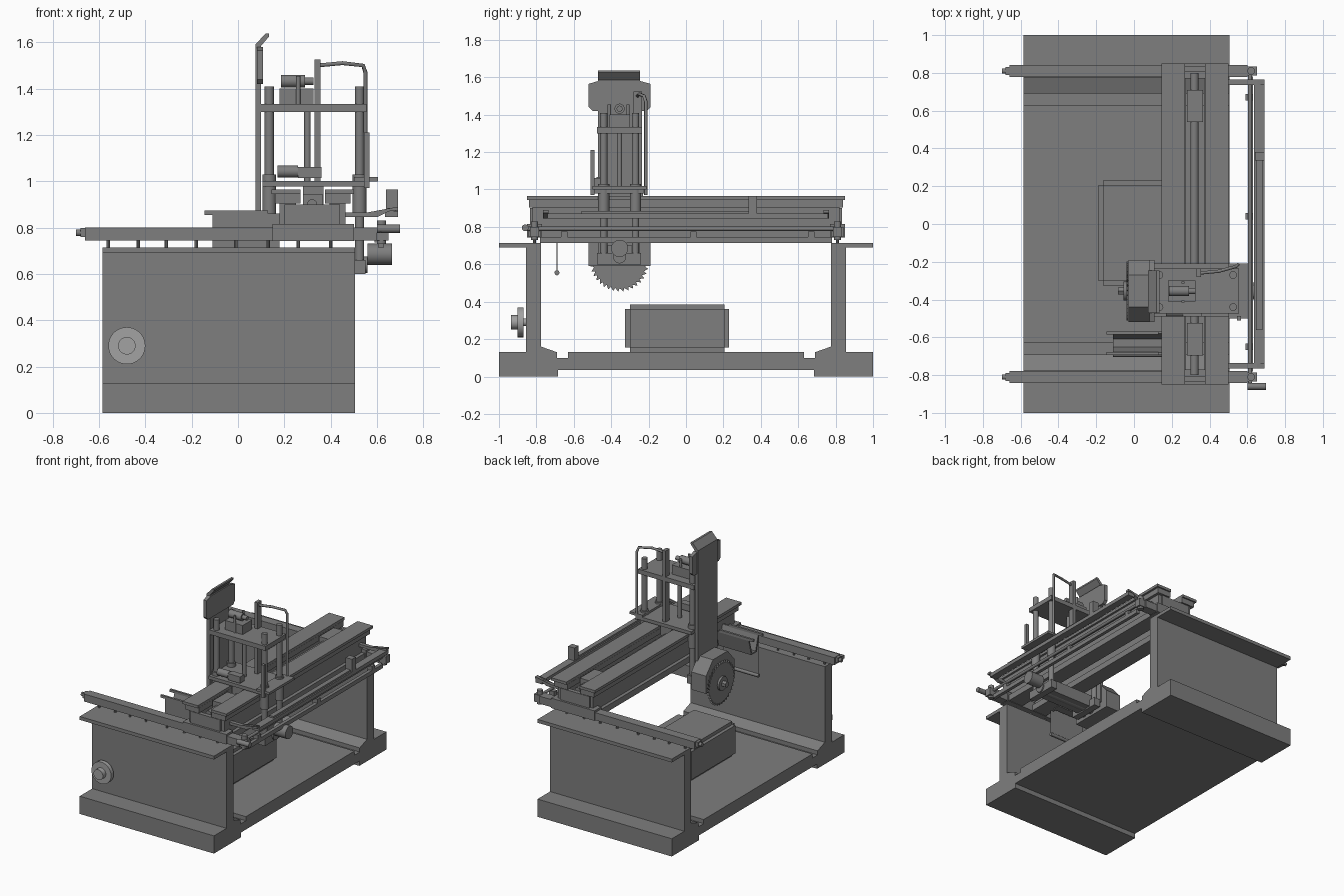
import bpy, bmesh, math
from mathutils import Matrix, Vector

if "Cube" in bpy.data.objects:
    bpy.data.objects.remove(bpy.data.objects["Cube"])


def material(name, v):
    m = bpy.data.materials.new(name)
    m.use_nodes = True
    m.diffuse_color = (v, v, v, 1)
    m.node_tree.nodes["Principled BSDF"].inputs["Base Color"].default_value = (v, v, v, 1)
    return m


GREY = material("machine grey", 0.21)
PALE = material("pale grey", 0.36)


def finish(name, bm, mat=GREY, smooth=False):
    bmesh.ops.recalc_face_normals(bm, faces=bm.faces)
    me = bpy.data.meshes.new(name)
    bm.to_mesh(me)
    bm.free()
    me.materials.append(mat)
    if smooth:
        for p in me.polygons:
            p.use_smooth = True
        me.set_sharp_from_angle(angle=math.radians(35))
    ob = bpy.data.objects.new(name, me)
    bpy.context.collection.objects.link(ob)
    return ob


def box(name, x, y, z, bevel=0):
    """Box from three (low, high) ranges."""
    bm = bmesh.new()
    bmesh.ops.create_cube(bm, size=1)
    for v in bm.verts:
        v.co = [r[0] + (c + 0.5) * (r[1] - r[0]) for r, c in zip((x, y, z), v.co)]
    if bevel:
        bmesh.ops.bevel(bm, geom=bm.edges[:], offset=bevel, segments=2, affect='EDGES')
    return finish(name, bm)


def rod(name, a, b, r, mat=GREY, n=24):
    """Cylinder from point a to point b."""
    a, b = Vector(a), Vector(b)
    bm = bmesh.new()
    turn = (b - a).to_track_quat('Z', 'Y').to_matrix().to_4x4()
    bmesh.ops.create_cone(bm, cap_ends=True, segments=n, radius1=r, radius2=r,
                          depth=(b - a).length,
                          matrix=Matrix.Translation((a + b) / 2) @ turn)
    return finish(name, bm, mat, True)


def prism(name, pts, lo, hi, axis='x'):
    """Profile (y, z) swept along x, or (x, z) swept along y."""
    bm = bmesh.new()
    place = (lambda p, t: (t, p[0], p[1])) if axis == 'x' else (lambda p, t: (p[0], t, p[1]))
    ends = [[bm.verts.new(place(p, t)) for p in pts] for t in (lo, hi)]
    for e in ends:
        bm.faces.new(e)
    for i in range(len(pts)):
        j = (i + 1) % len(pts)
        bm.faces.new((ends[0][i], ends[0][j], ends[1][j], ends[1][i]))
    return finish(name, bm)


def pipe(name, pts, r):
    cu = bpy.data.curves.new(name, 'CURVE')
    cu.dimensions = '3D'
    cu.bevel_depth = r
    cu.bevel_resolution = 2
    sp = cu.splines.new('POLY')
    sp.points.add(len(pts) - 1)
    for p, co in zip(sp.points, pts):
        p.co = (*co, 1)
    cu.materials.append(GREY)
    bpy.context.collection.objects.link(bpy.data.objects.new(name, cu))


# Base: floor slab, feet, walls and outward top flanges
half = [(.685, .035), (.685, 0), (1, 0), (1, .13), (.855, .13), (.855, .69), (1, .69),
        (1, .715), (.775, .715), (.775, .16), (.69, .13), (.69, .1), (.63, .1), (.63, .13)]
prism("base_frame", half + [(-y, z) for y, z in reversed(half)], -.585, .505)
box("tank", (-.19, .17), (-.325, .23), (.13, .385), .025)

# Handwheel on the front wall
rod("handwheel_rim", (-.48, -.9, .29), (-.48, -.87, .29), .08, PALE, 40)
rod("handwheel_hub", (-.48, -.935, .29), (-.48, -.9, .29), .038, PALE)
rod("handwheel_shaft", (-.48, -.87, .29), (-.48, -.85, .29), .02, PALE)

# Rails with posts and the carriages that slide on them
for side, s in (("front", -1), ("back", 1)):
    y = s * .81
    box(side + "_rail", (-.66, .6), (y - .033, y + .033), (.745, .8))
    rod(side + "_rail_tip", (-.7, y, .778), (-.66, y, .778), .014)
    box(side + "_rail_collar", (-.68, -.66), (y - .02, y + .02), (.76, .798))
    for x in (-.56, -.43, -.31, -.18, -.01, .13, .26, .4):
        rod(side + "_rail_post", (x, y, .71), (x, y, .75), .008, n=10)
    box(side + "_carriage", (.148, .5), (y - .04, y + .04), (.742, .815))
    box(side + "_gearbox", (.59, .65), (y - .025, y + .025), (.745, .8))
    rod(side + "_gear_pin", (.62, y, .73), (.62, y, .83), .02)
    # Sloped bracket that carries the cable tray
    prism(side + "_tray_bracket", [(.45, .865), (.6, .865), (.69, .875), (.69, .89),
                                   (.6, .845), (.45, .845)], s * .75 - .014, s * .75 + .014, 'y')

# Twin bridge beams
for name, x in (("left", .215), ("right", .43)):
    lean = -.008 if name == "left" else .008
    box(name + "_beam_web", (x - .035, x + .035), (-.82, .82), (.78, .92))
    box(name + "_beam_foot", (x - .06, x + .06), (-.84, .84), (.745, .79))
    box(name + "_beam_cap", (x - .055, x + .055), (-.84, .84), (.905, .945))
    box(name + "_beam_slide", (x - .062 + lean, x + .062 + lean), (-.85, .85), (.945, .965))
rod("bridge_screw", (.32, -.8, .9), (.32, .8, .9), .022)
for y in (-.61, .625):
    box("screw_block", (.28, .365), (y - .085, y + .085), (.85, .945))
for y in (-.82, .82):
    box("beam_tie", (.2, .44), (y - .015, y + .015), (.8, .9))

# Cable tray, drive shaft and side bar on the right
box("cable_tray", (.635, .69), (-.74, .76), (.845, .872))
box("cable_carrier", (.64, .69), (.335, .38), (.87, .965))
box("tray_chain", (.645, .68), (-.56, .36), (.872, .885))
rod("drive_shaft", (.615, -.87, .79), (.615, .83, .79), .011)
rod("drive_motor", (.6, -.86, .795), (.7, -.86, .795), .018)
box("side_bar", (.605, .63), (-.78, .78), (.715, .745))
for y in (-.65, .04, .67):
    box("bar_clamp", (.59, .63), (y - .017, y + .017), (.735, .775))

# Roller curtain beside the bridge
for y in (-.685, -.577):
    box("curtain_bar", (-.145, .13), (y - .008, y + .008), (.855, .873))
prism("curtain_trough", [(-.69, .86), (-.66, .74), (-.6, .74), (-.57, .86), (-.58, .86),
                         (-.61, .75), (-.65, .75), (-.68, .86)], -.11, .18)
box("curtain_sheet", (-.11, .18), (-.692, -.688), (.54, .86))
rod("curtain_weight", (-.11, -.69, .555), (.18, -.69, .555), .013, n=16)

# Cutting head: columns, plates and lift screw
for x in (.135, .525):
    for y in (-.44, -.27):
        rod("guide_column", (x, y, .6), (x, y, 1.41), .02)
        rod("column_sleeve", (x, y, .86), (x, y, 1.03), .03)
    box("lower_tie", (x - .025, x + .025), (-.475, -.24), (.6, .66))
box("saddle_plate", (.105, .55), (-.49, -.21), (.978, 1.002))
box("saddle_bracket", (.5, .605), (-.5, -.21), (1.0, 1.018))
box("saddle_guide", (.28, .37), (-.47, -.23), (.9, .98))
box("crosshead", (.1, .555), (-.475, -.235), (1.3, 1.333))
box("lift_column", (.33, .356), (-.28, -.235), (1.0, 1.525))
rod("lift_screw", (.3, -.355, 1.0), (.3, -.355, 1.31), .014)
box("lift_gearbox", (.18, .325), (-.41, -.3), (1.333, 1.4))
rod("lift_motor", (.185, -.355, 1.432), (.29, -.355, 1.432), .027)
rod("lift_motor_cap", (.29, -.355, 1.432), (.325, -.355, 1.432), .016)
for y in (-.41, -.31):
    rod("lift_pin", (.26, y, 1.33), (.26, y, 1.455), .009, n=12)
rod("traverse_motor", (.17, -.465, 1.042), (.26, -.465, 1.042), .026)
box("traverse_gearbox", (.26, .36), (-.49, -.44), (1.015, 1.062))
box("scale_strip", (.545, .567), (-.51, -.488), (.97, 1.21))
pipe("hose", [(.55, -.215, .97), (.55, -.215, 1.47), (.54, -.225, 1.5),
              (.45, -.25, 1.51), (.345, -.26, 1.5)], .009)

# Blade arm with its bent top and head plate
prism("blade_arm", [(.075, .65), (.1, .65), (.1, 1.585), (.134, 1.625), (.134, 1.637),
                    (.118, 1.637), (.075, 1.59)], -.47, -.245, 'y')
prism("head_plate", [(-.5, 1.42), (-.21, 1.42), (-.19, 1.44), (-.19, 1.565), (-.245, 1.58),
                     (-.47, 1.58), (-.52, 1.565), (-.52, 1.44)], .082, .108)

# Blade guard, toothed blade and spindle
prism("blade_guard", [(-.52, .59), (-.19, .59), (-.19, .72), (-.27, .81), (-.44, .81),
                      (-.52, .72)], -.03, .09)
teeth = 36
ring = []
for i in range(teeth):
    for r, da in ((.138, 0), (.157, .75)):
        a = 2 * math.pi * (i + da) / teeth
        ring.append((-.355 + r * math.cos(a), .61 + r * math.sin(a)))
prism("saw_blade", ring, -.04, -.031)
rod("blade_flange", (-.055, -.355, .61), (-.035, -.355, .61), .05)
rod("blade_nut", (-.085, -.355, .61), (-.05, -.355, .61), .022, n=6)
rod("spindle", (.08, -.355, .64), (.56, -.355, .64), .035)
box("spindle_housing", (.1, .52), (-.42, -.29), (.61, .7))
rod("spindle_motor", (.56, -.355, .685), (.665, -.355, .685), .046)
rod("guard_bolt", (.09, -.43, .63), (.12, -.43, .63), .02, n=16)
